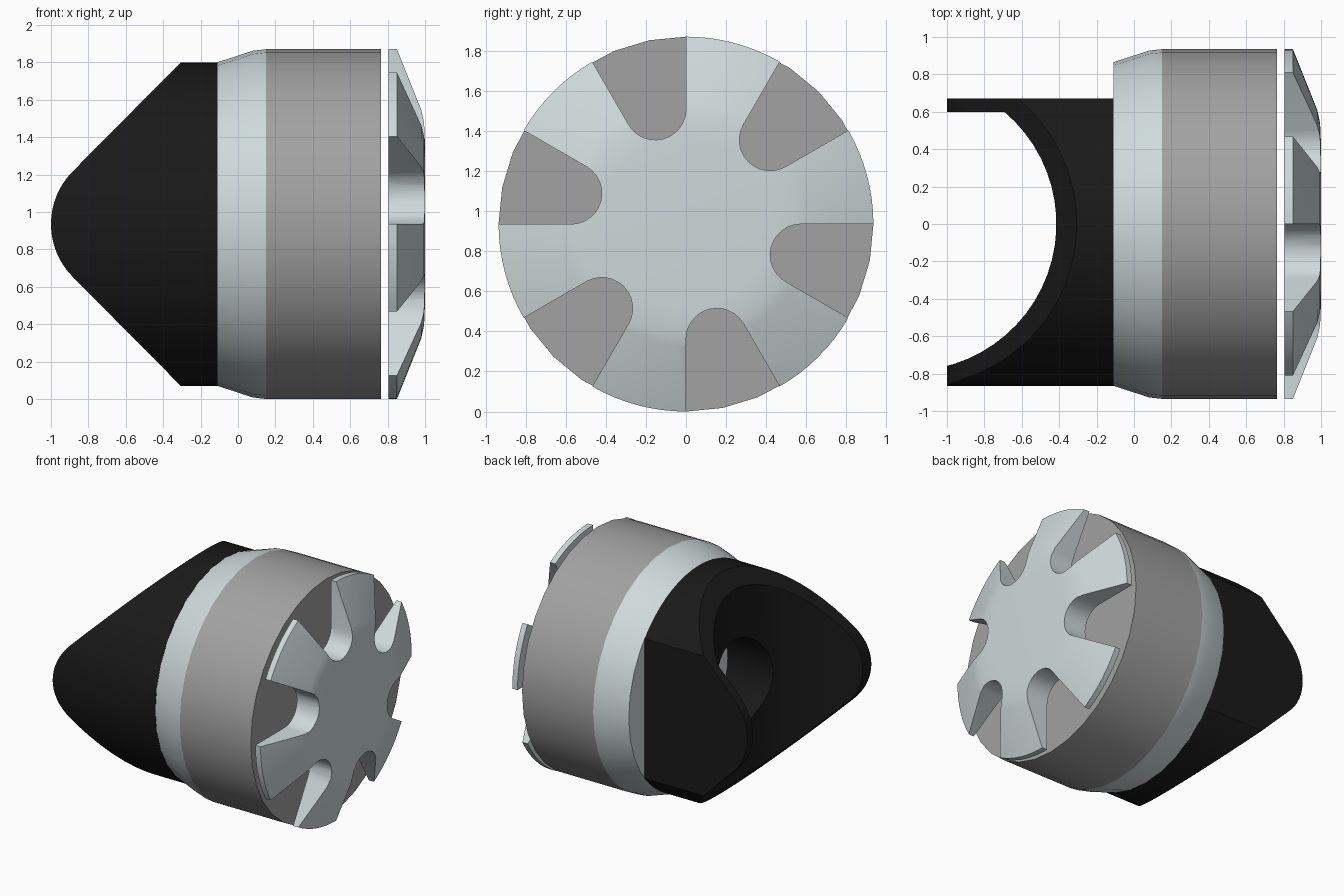
import bpy, bmesh, math
from mathutils import Vector

if "Cube" in bpy.data.objects:
    bpy.data.objects.remove(bpy.data.objects["Cube"])

CZ = 0.935  # height of the main axis (runs along x)


def material(name, rgb):
    m = bpy.data.materials.new(name)
    m.diffuse_color = (*rgb, 1)
    m.use_nodes = True
    m.node_tree.nodes["Principled BSDF"].inputs["Base Color"].default_value = m.diffuse_color
    return m


def finish(name, bm, mat=None):
    bmesh.ops.remove_doubles(bm, verts=bm.verts, dist=1e-5)
    bmesh.ops.recalc_face_normals(bm, faces=bm.faces)
    me = bpy.data.meshes.new(name)
    bm.to_mesh(me)
    bm.free()
    ob = bpy.data.objects.new(name, me)
    bpy.context.collection.objects.link(ob)
    if mat:
        me.materials.append(mat)
    return ob


def lathe(name, profile, mat=None, seg=32):
    """Closed solid of revolution around the main axis from (x, radius) points."""
    bm = bmesh.new()
    rings = [[bm.verts.new((x, r * math.cos(2 * math.pi * i / seg),
                            CZ + r * math.sin(2 * math.pi * i / seg)))
              for i in range(seg)] for x, r in profile]
    for a, b in zip(rings, rings[1:]):
        for i in range(seg):
            j = (i + 1) % seg
            bm.faces.new((a[i], a[j], b[j], b[i]))
    bm.faces.new(rings[0])
    bm.faces.new(rings[-1])
    return finish(name, bm, mat)


def prism(bm, points, direction):
    """Extrude a flat outline along a direction."""
    f = bm.faces.new([bm.verts.new(p) for p in points])
    g = bmesh.ops.extrude_face_region(bm, geom=[f])
    for v in g["geom"]:
        if isinstance(v, bmesh.types.BMVert):
            v.co += Vector(direction)


def boolean(ob, cutter, op):
    m = ob.modifiers.new(op, 'BOOLEAN')
    m.operation, m.solver, m.object = op, 'EXACT', cutter
    bpy.context.view_layer.objects.active = ob
    bpy.ops.object.modifier_apply(modifier=m.name)
    bpy.data.objects.remove(cutter, do_unlink=True)


def smooth(ob, angle=30):
    bpy.ops.object.select_all(action='DESELECT')
    ob.select_set(True)
    bpy.context.view_layer.objects.active = ob
    bpy.ops.object.shade_smooth_by_angle(angle=math.radians(angle))


black = material("black", (0.01, 0.01, 0.01))
pale = material("pale_metal", (0.62, 0.70, 0.71))
grey = material("grey", (0.36, 0.36, 0.36))

# Drum and the tapered collar behind it
drum = lathe("drum", [(0.15, 0.935), (0.765, 0.935)], grey)
collar = lathe("collar", [(-0.11, 0.865), (0.08, 0.927), (0.15, 0.935)], pale)

# Star-shaped front plate: a disc with six rounded wedge notches
star = lathe("star_plate", [(0.805, 0.935), (0.85, 0.935), (0.98, 0.61),
                            (0.995, 0.54), (1.0, 0.42)], pale, 96)
bm = bmesh.new()
half, rc = math.radians(15), 0.594
for k in range(6):
    mid = math.radians(105 + 60 * k)
    r = rc * math.sin(half)
    outline = [(1.3 * math.cos(half), 1.3 * math.sin(half))]
    for i in range(13):
        t = math.radians(105 + 150 * i / 12)
        outline.append((rc + r * math.cos(t), r * math.sin(t)))
    outline.append((1.3 * math.cos(half), -1.3 * math.sin(half)))
    c, s = math.cos(mid), math.sin(mid)
    prism(bm, [(0.7, u * c - v * s, CZ + u * s + v * c) for u, v in outline], (0.5, 0, 0))
boolean(star, finish("notch_cutter", bm), 'DIFFERENCE')

# Clevis: tapered round-nosed outline, trimmed to a round section
bm = bmesh.new()
side = [(-0.105, CZ - 0.9), (-0.305, CZ - 0.866)]
side = [(-0.11, CZ - 0.866), (-0.305, CZ - 0.866)]
for i in range(17):
    t = math.radians(225 - 90 * i / 16)
    side.append((-0.6 + 0.4 * math.cos(t), CZ + 0.4 * math.sin(t)))
side += [(-0.305, CZ + 0.866), (-0.11, CZ + 0.866)]
prism(bm, [(x, -0.9, z) for x, z in side], (0, 1.57, 0))
clevis = finish("clevis", bm, black)
boolean(clevis, lathe("round_trim", [(-1.2, 0.865), (0.2, 0.865)], None, 64), 'INTERSECT')

# Rounded gap between the lugs
bm = bmesh.new()
a0 = math.asin(0.6 / 0.785)
arc = [a0 - (a0 + math.pi / 2) * i / 24 for i in range(25)]
gap = [(-1.2 + 0.785 * math.cos(t), 0.785 * math.sin(t), -0.3) for t in arc]
prism(bm, gap + [(-1.6, -0.785, -0.3), (-1.6, 0.6, -0.3)], (0, 0, 2.6))
boolean(clevis, finish("gap_cutter", bm), 'DIFFERENCE')

# Bore through the clevis base to the collar
boolean(clevis, lathe("bore_cutter", [(-0.9, 0.36), (0.0, 0.36)]), 'DIFFERENCE')

for ob in (drum, collar, star, clevis):
    smooth(ob)
